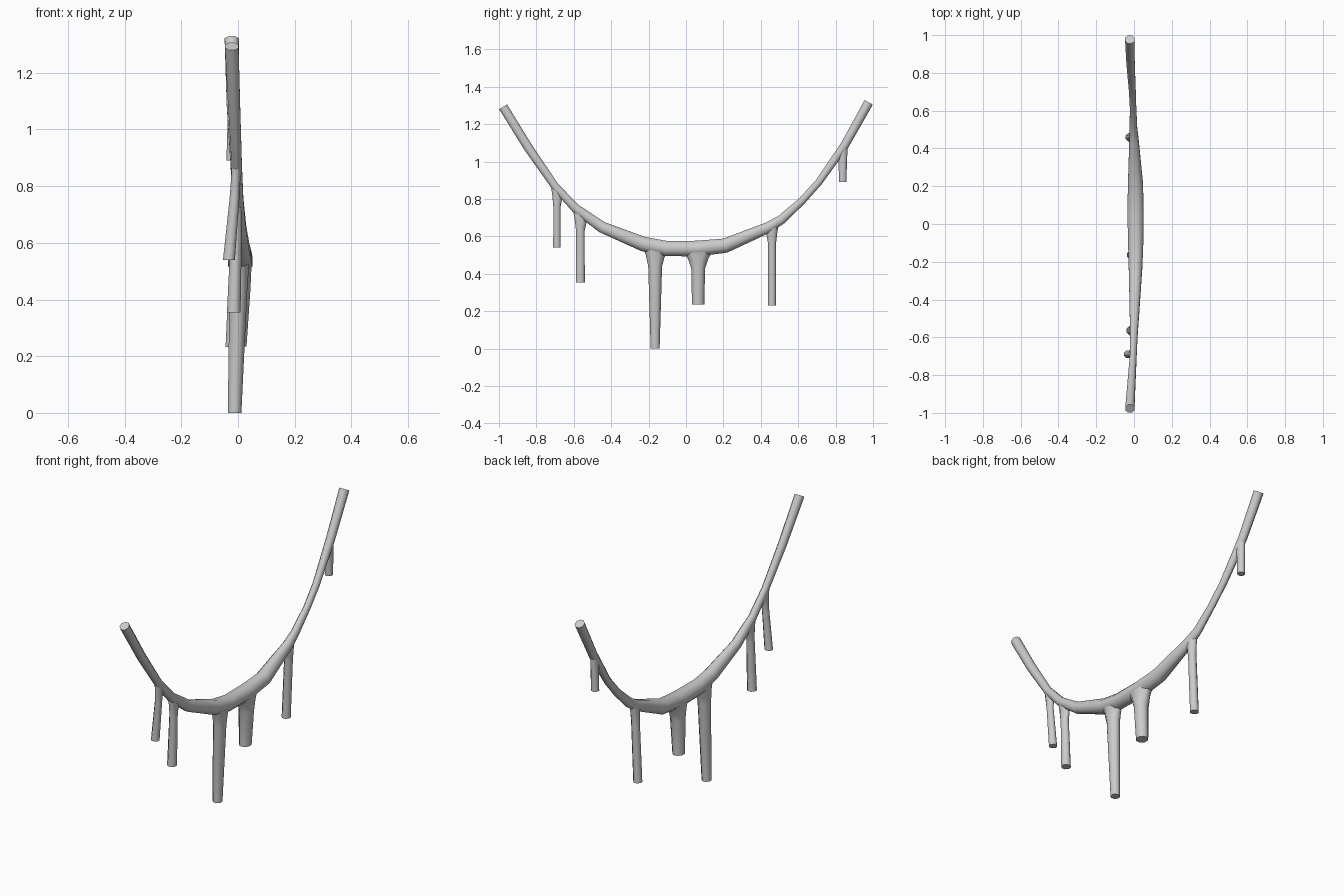
import bpy, bmesh, math
from mathutils import Vector

if "Cube" in bpy.data.objects:
    bpy.data.objects.remove(bpy.data.objects["Cube"])

SIDES = 8


def tube(name, rings):
    """Loft rings of (centre, across vector, depth vector) into a capped tube."""
    bm = bmesh.new()
    loops = []
    k = 1.04 / math.cos(math.pi / SIDES)
    k = min(k, 1 / math.cos(math.pi / SIDES))
    for c, u, w in rings:
        loop = []
        for i in range(SIDES):
            a = 2 * math.pi * (i + 0.5) / SIDES
            loop.append(bm.verts.new(c + k * (u * math.cos(a) + w * math.sin(a))))
        loops.append(loop)
    for a, b in zip(loops, loops[1:]):
        for i in range(SIDES):
            j = (i + 1) % SIDES
            bm.faces.new((a[i], a[j], b[j], b[i]))
    bm.faces.new(loops[0][::-1])
    bm.faces.new(loops[-1])
    bmesh.ops.recalc_face_normals(bm, faces=bm.faces)
    me = bpy.data.meshes.new(name)
    bm.to_mesh(me)
    bm.free()
    ob = bpy.data.objects.new(name, me)
    bpy.context.collection.objects.link(ob)
    bpy.ops.object.select_all(action='DESELECT')
    ob.select_set(True)
    bpy.context.view_layer.objects.active = ob
    bpy.ops.object.shade_smooth_by_angle(angle=math.radians(60))
    return ob


# Sagging strand: y, z, half thickness, x centre, half depth
path = [
    (-0.978, 1.293, .025, -.022, .024),
    (-0.840, 1.070, .024, -.013, .021),
    (-0.700, 0.868, .021, -.004, .018),
    (-0.590, 0.750, .024, -.001, .020),
    (-0.450, 0.650, .030, .003, .026),
    (-0.230, 0.560, .039, .008, .036),
    (-0.110, 0.536, .041, .009, .040),
    (0.060, 0.535, .042, .008, .043),
    (0.210, 0.551, .039, .008, .040),
    (0.440, 0.648, .029, .000, .025),
    (0.510, 0.690, .025, -.003, .020),
    (0.620, 0.790, .020, -.005, .017),
    (0.710, 0.890, .019, -.009, .018),
    (0.850, 1.090, .023, -.018, .022),
    (0.977, 1.317, .025, -.022, .025),
]
pts = [Vector((p[3], p[0], p[1])) for p in path]
rings = []
for i, p in enumerate(path):
    t = pts[min(i + 1, len(pts) - 1)] - pts[max(i - 1, 0)]
    n = Vector((0, -t.z, t.y)).normalized()
    rings.append((pts[i], n * p[2], Vector((p[4], 0, 0))))
tube("sagging_strand", rings)

# Hanging drips: y, bottom z, bottom half width, neck half width, bottom x,
# half depth, joint z, joint x, joint half depth, flare half width, slope
drips = [
    (-0.690, 0.540, .020, .019, -.032, .021, 0.855, -.006, .016, .036, -1.15),
    (-0.565, 0.355, .024, .023, -.015, .024, 0.730, -.003, .018, .045, -.85),
    (-0.165, 0.000, .024, .037, -.012, .024, 0.540, .006, .034, .070, -.20),
    (0.065, 0.235, .033, .037, .000, .030, 0.530, .008, .040, .085, .02),
    (0.460, 0.232, .022, .021, -.022, .022, 0.660, -.003, .021, .040, .55),
    (0.838, 0.890, .020, .022, -.021, .020, 1.075, -.018, .019, .030, 1.50),
]
for n, (y, zb, hb, hn, xb, dx, zj, xj, dj, fl, sl) in enumerate(drips, 1):
    rings = []
    drop = min(0.10, (zj - zb) * 0.5)
    for z, h, f, s in ((zb, hb, 0, 0), (zj - drop, hn, .75, 0),
                       (zj - drop * .45, hn * .6 + fl * .4, .9, sl * .6), (zj, fl, 1, sl)):
        c = Vector((xb + (xj - xb) * f, y, z))
        d = dx + (dj - dx) * f
        rings.append((c, Vector((0, h, h * s)), Vector((d, 0, 0))))
    tube(f"hanging_drip_{n}", rings)
